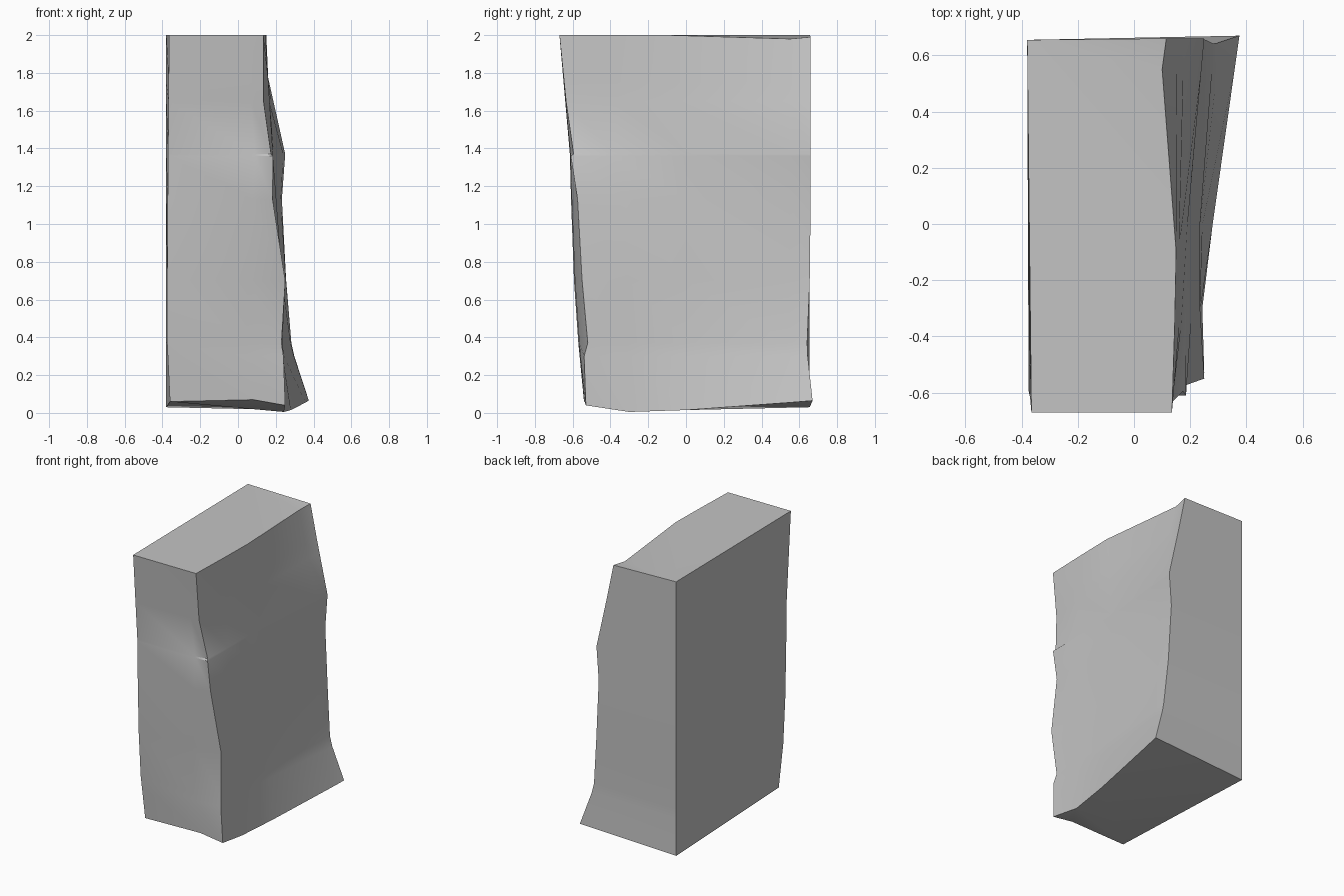
import bpy, bmesh, math

cube = bpy.data.objects.get("Cube")
if cube:
    bpy.data.objects.remove(cube, do_unlink=True)

# One plain stone colour
stone = bpy.data.materials.new("stone grey")
stone.use_nodes = True
color = (0.55, 0.55, 0.55, 1)
stone.diffuse_color = color
stone.node_tree.nodes["Principled BSDF"].inputs["Base Color"].default_value = color

# Upright profiles around the slab, each as (z, x, y) from top to bottom
front_left = [(2, -.365, -.67), (1.37, -.37, -.615), (.8, -.375, -.6),
              (.37, -.375, -.57), (.06, -.36, -.54)]
front_middle = [(2, .04, -.67), (1.37, .09, -.612), (.8, .06, -.595),
                (.37, .04, -.565), (.07, .08, -.54)]
front_right = [(2, .135, -.67), (1.65, .135, -.635), (1.37, .175, -.595),
               (1.36, .185, -.61), (1.15, .18, -.575), (.7, .25, -.55),
               (.37, .23, -.52), (.32, .24, -.54), (.04, .25, -.53)]
side_front = [(2, .145, -.35), (1.37, .185, -.38), (.7, .235, -.3),
              (.37, .235, -.3), (.005, .243, -.3)]
side_middle = [(2, .15, -.1), (1.65, .165, -.05), (1.37, .19, 0),
               (.7, .235, 0), (.37, .235, 0), (.015, .28, 0)]
side_back = [(1.98, .1, .55), (1.37, .24, .55), (1.1, .225, .55),
             (.37, .278, .55), (.055, .358, .55)]
back_right = [(1.99, .115, .66), (1.75, .165, .66), (1.37, .25, .66),
              (1.1, .23, .66), (.7, .255, .655), (.34, .285, .64), (.065, .375, .67)]
back_left = [(2, -.38, .655), (.03, -.38, .655)]
columns = [front_left, front_middle, front_right, side_front,
           side_middle, side_back, back_right, back_left]
levels = [1.75, 1.65, 1.37, 1.36, 1.13, .7, .37, .3]


def at_height(profile, z):
    for a, b in zip(profile, profile[1:]):
        if a[0] >= z >= b[0]:
            t = (a[0] - z) / (a[0] - b[0])
            return (a[1] + t * (b[1] - a[1]), a[2] + t * (b[2] - a[2]), z)


# Skin the profiles into a closed slab
bm = bmesh.new()
rings = []
for z in [None] + levels + [0]:
    ring = []
    for profile in columns:
        if z is None or z == 0:
            h, x, y = profile[0 if z is None else -1]
            ring.append(bm.verts.new((x, y, h)))
        else:
            ring.append(bm.verts.new(at_height(profile, z)))
    rings.append(ring)

count = len(columns)
for upper, lower in zip(rings, rings[1:]):
    for i in range(count):
        j = (i + 1) % count
        bm.faces.new((upper[i], lower[i], lower[j], upper[j]))
caps = [bm.faces.new(rings[0]), bm.faces.new(rings[-1][::-1])]
bmesh.ops.triangulate(bm, faces=caps)
bmesh.ops.recalc_face_normals(bm, faces=bm.faces[:])

mesh = bpy.data.meshes.new("stone_slab")
bm.to_mesh(mesh)
bm.free()
mesh.materials.append(stone)
slab = bpy.data.objects.new("stone_slab", mesh)
bpy.context.collection.objects.link(slab)

# Soft faces with crisp corners
bpy.ops.object.select_all(action='DESELECT')
slab.select_set(True)
bpy.context.view_layer.objects.active = slab
bpy.ops.object.shade_smooth_by_angle(angle=math.radians(40))
